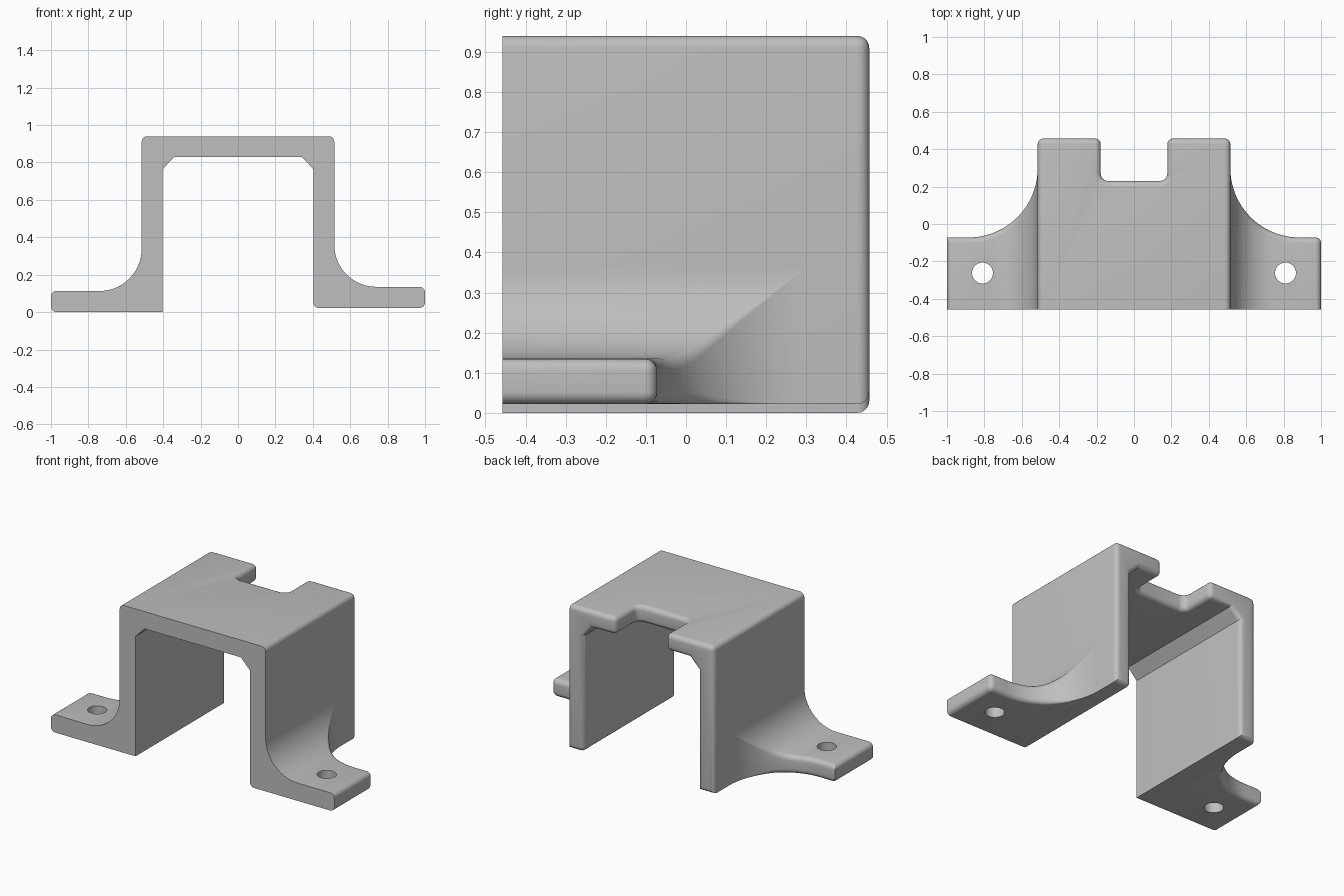
import bpy, bmesh
from math import sin, cos, pi, sqrt

cube = bpy.data.objects.get("Cube")
if cube:
    bpy.data.objects.remove(cube, do_unlink=True)

grey = bpy.data.materials.new("plain grey")
grey.use_nodes = True
grey.diffuse_color = (0.52, 0.52, 0.52, 1)
grey.node_tree.nodes["Principled BSDF"].inputs["Base Color"].default_value = (0.52, 0.52, 0.52, 1)

FRONT, BACK = -0.457, 0.457
WALL, INNER = 0.515, 0.403      # outer and inner wall faces
TOP, CEILING = 0.94, 0.83
THICK, ROUND = 0.113, 0.03
FLANGE_BACK, SWEEP, FILLET = -0.072, 0.37, 0.225


def finish(bm, name):
    bmesh.ops.recalc_face_normals(bm, faces=bm.faces)
    mesh = bpy.data.meshes.new(name)
    bm.to_mesh(mesh)
    bm.free()
    mesh.materials.append(grey)
    obj = bpy.data.objects.new(name, mesh)
    bpy.context.collection.objects.link(obj)
    return obj


def activate(obj):
    bpy.ops.object.select_all(action='DESELECT')
    obj.select_set(True)
    bpy.context.view_layer.objects.active = obj


def cut(obj, cutter):
    mod = obj.modifiers.new("cut", 'BOOLEAN')
    mod.operation, mod.solver, mod.object = 'DIFFERENCE', 'EXACT', cutter
    activate(obj)
    bpy.ops.object.modifier_apply(modifier=mod.name)
    bpy.data.objects.remove(cutter, do_unlink=True)


def prism(points, direction, name):
    bm = bmesh.new()
    face = bm.faces.new([bm.verts.new(p) for p in points])
    new = bmesh.ops.extrude_face_region(bm, geom=[face])["geom"]
    bmesh.ops.translate(bm, vec=direction,
                        verts=[v for v in new if isinstance(v, bmesh.types.BMVert)])
    return finish(bm, name)


def smooth(obj):
    activate(obj)
    bpy.ops.object.shade_smooth_by_angle(angle=0.5)


# Arch: two walls of unequal length joined by a top plate
LEFT_FOOT = 0.022
profile = [(-WALL, 0), (-WALL, TOP), (WALL, TOP), (WALL, LEFT_FOOT), (INNER, LEFT_FOOT),
           (INNER, 0.765), (0.34, CEILING), (-0.34, CEILING), (-INNER, 0.765), (-INNER, 0)]
arch = prism([(x, FRONT, z) for x, z in profile], (0, BACK - FRONT, 0), "arch")

# Notch with rounded inner corners in the back of the top plate
half, depth, r = 0.178, 0.23, 0.04
outline = [(half, 0.6), (-half, 0.6)]
for side in (-1, 1):
    arc = [(side * (half - r + r * cos(a)), depth + r - r * sin(a))
           for a in [i * pi / 12 for i in range(7)]]
    outline += arc if side < 0 else arc[::-1]
cut(arch, prism([(x, y, 0.7) for x, y in outline], (0, 0, 0.4), "notch_cutter"))

# Round the back rim, the notch rim and the long outer corners
bm = bmesh.new()
bm.from_mesh(arch.data)
bmesh.ops.remove_doubles(bm, verts=bm.verts, dist=0.0001)
rims = []
for e in bm.edges:
    mid = (e.verts[0].co + e.verts[1].co) / 2
    long_corner = e.calc_length() > 0.6 and abs(mid.y) < 0.1 and (
        mid.z > TOP - 0.01 and abs(mid.x) > 0.5
        or abs(mid.x - INNER) < 0.01 and mid.z < 0.1)
    if long_corner or (mid.y > 0.2 and e.calc_face_angle(0) > 0.5):
        rims.append(e)
bmesh.ops.bevel(bm, geom=rims, offset=ROUND, segments=5, profile=0.5,
                affect='EDGES', clamp_overlap=False)
bm.to_mesh(arch.data)
bm.free()
smooth(arch)


# Mounting flange: rounded sections lofted outwards from the wall
def flange(side, bottom, name, round_end):
    steps = [FILLET * (1 - cos(i * pi / 32)) for i in range(17)]
    steps += [FILLET + (SWEEP - FILLET) * i / 8 for i in range(1, 9)]
    stations = [(d, 0) for d in steps]
    reach = 1 - WALL
    stations += [(reach - ROUND * (1 - sin(a)), ROUND * (1 - cos(a)))
                 for a in [i * pi / 12 for i in range(7)]]
    bm = bmesh.new()
    rings = []
    for d, inset in stations:
        f, s = max(FILLET - d, 0), max(SWEEP - d, 0)
        top = bottom + THICK + FILLET - sqrt(FILLET ** 2 - f ** 2) - inset
        low = bottom + inset
        back = FLANGE_BACK + SWEEP - sqrt(SWEEP ** 2 - s ** 2) - inset * round_end
        r = max(ROUND * min(1, d / 0.12) - inset, 0)
        section = [(FRONT, low)]
        section += [(back - r + r * sin(a), low + r - r * cos(a))
                    for a in [i * pi / 10 for i in range(6)]]
        section += [(back - r + r * cos(a), top - r + r * sin(a))
                    for a in [i * pi / 10 for i in range(6)]]
        section.append((FRONT, top))
        rings.append([bm.verts.new((side * (WALL + d), y, z)) for y, z in section])
    count = len(rings[0])
    for a, b in zip(rings, rings[1:]):
        for i in range(count):
            j = (i + 1) % count
            bm.faces.new((a[i], a[j], b[j], b[i]))
    bm.faces.new(rings[0])
    bm.faces.new(rings[-1])
    bmesh.ops.remove_doubles(bm, verts=bm.verts, dist=0.0001)
    obj = finish(bm, name)
    # Bolt hole
    hole = [(side * 0.81 + 0.056 * cos(i * pi / 20), -0.262 + 0.056 * sin(i * pi / 20), -0.1)
            for i in range(40)]
    cut(obj, prism(hole, (0, 0, 0.4), "hole_cutter"))
    smooth(obj)


flange(1, LEFT_FOOT, "left_flange", 1)
flange(-1, 0, "right_flange", 0)
